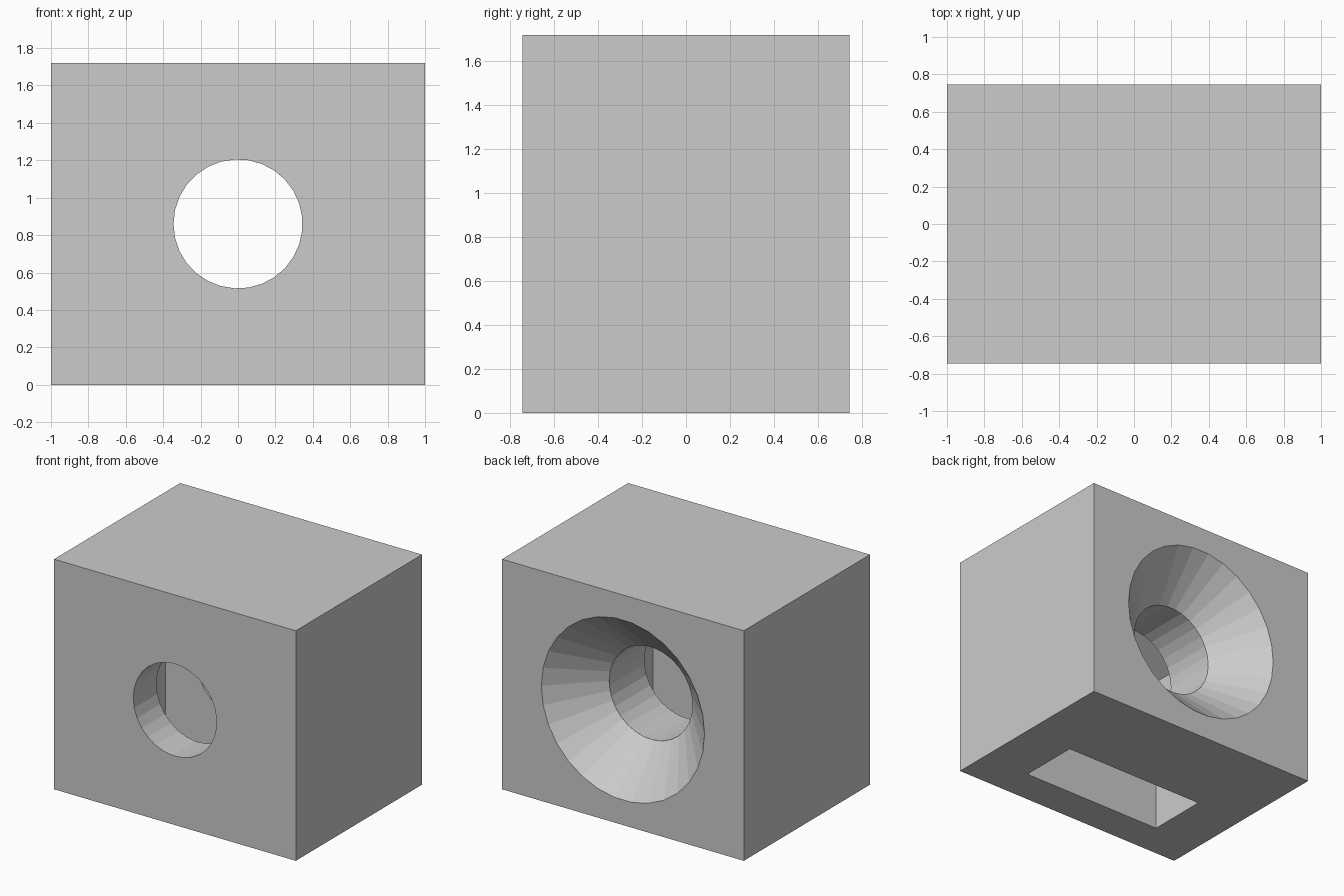
import bpy
import bmesh
from math import cos, sin, pi

cube = bpy.data.objects.get("Cube")
if cube:
    bpy.data.objects.remove(cube, do_unlink=True)

WIDTH, DEPTH, HEIGHT = 2.0, 1.49, 1.72
BACK = DEPTH / 2
AXIS_Z = HEIGHT / 2
BORE_R = 0.345
SINK_R, SINK_DEPTH = 0.675, 0.33
NUT_HALF = 0.6           # half the width across the nut's flats
NUT_FRONT, NUT_BACK = -0.47, 0.0
OVER = 0.1               # overshoot of cutters past the surface

grey = bpy.data.materials.new("plain grey")
grey.use_nodes = True
colour = (0.6, 0.6, 0.6, 1)
grey.diffuse_color = colour
grey.node_tree.nodes["Principled BSDF"].inputs["Base Color"].default_value = colour


def loft(name, front, y0, back, y1):
    """Closed solid between two matching x-z outlines."""
    bm = bmesh.new()
    a = [bm.verts.new((x, y0, z)) for x, z in front]
    b = [bm.verts.new((x, y1, z)) for x, z in back]
    bm.faces.new(a)
    bm.faces.new(b)
    n = len(a)
    for i in range(n):
        j = (i + 1) % n
        bm.faces.new((a[i], a[j], b[j], b[i]))
    bmesh.ops.recalc_face_normals(bm, faces=bm.faces)
    mesh = bpy.data.meshes.new(name)
    bm.to_mesh(mesh)
    bm.free()
    mesh.materials.append(grey)
    obj = bpy.data.objects.new(name, mesh)
    bpy.context.collection.objects.link(obj)
    return obj


def ring(radius, sides):
    """Circle outline around the bore axis, first corner at -x."""
    angles = [pi + 2 * pi * i / sides for i in range(sides)]
    return [(radius * cos(t), AXIS_Z + radius * sin(t)) for t in angles]


# Main block
w = WIDTH / 2
outline = [(-w, 0), (w, 0), (w, HEIGHT), (-w, HEIGHT)]
block = loft("block", outline, -BACK, outline, BACK)

# Nut slot: open at the bottom, ending in the upper half of a hexagon
corner = NUT_HALF / cos(pi / 6)
slot = [(-NUT_HALF, -OVER), (NUT_HALF, -OVER), (NUT_HALF, AXIS_Z + corner / 2),
        (0, AXIS_Z + corner), (-NUT_HALF, AXIS_Z + corner / 2)]

# Through bore, and the countersink opening to the back
bore = ring(BORE_R, 29)
slope = (SINK_R - BORE_R) / SINK_DEPTH
cutters = [
    loft("nut_slot_cutter", slot, NUT_FRONT, slot, NUT_BACK),
    loft("bore_cutter", bore, -BACK - OVER, bore, BACK + OVER),
    loft("countersink_cutter", ring(BORE_R, 30), BACK - SINK_DEPTH,
         ring(SINK_R + slope * OVER, 30), BACK + OVER),
]
for cutter in cutters:
    cut = block.modifiers.new(cutter.name, "BOOLEAN")
    cut.operation = "DIFFERENCE"
    cut.solver = "EXACT"
    cut.object = cutter

# Bake the cuts and drop the cutters
bpy.context.view_layer.update()
evaluated = block.evaluated_get(bpy.context.evaluated_depsgraph_get())
block_mesh = bpy.data.meshes.new_from_object(evaluated)
block.modifiers.clear()
block.data = block_mesh
for cutter in cutters:
    bpy.data.objects.remove(cutter, do_unlink=True)
